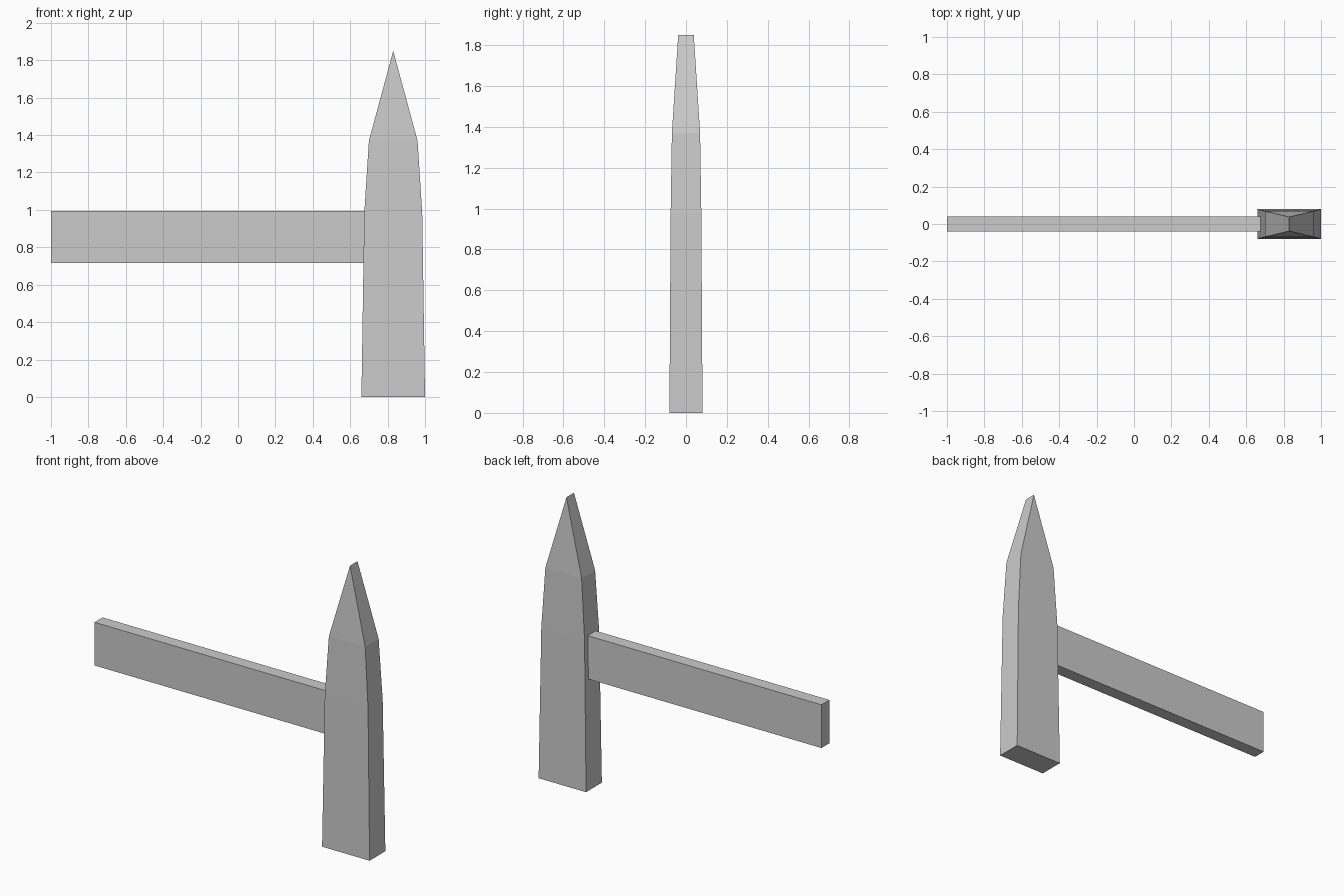
import bpy, bmesh

if "Cube" in bpy.data.objects:
    bpy.data.objects.remove(bpy.data.objects["Cube"])


def mesh_object(name, bm):
    bmesh.ops.recalc_face_normals(bm, faces=bm.faces)
    me = bpy.data.meshes.new(name)
    bm.to_mesh(me)
    bm.free()
    ob = bpy.data.objects.new(name, me)
    bpy.context.collection.objects.link(ob)
    return ob


def box(name, lo, hi):
    bm = bmesh.new()
    bmesh.ops.create_cube(bm, size=1)
    for v in bm.verts:
        v.co = [(a + b) / 2 + c * (b - a) for a, b, c in zip(lo, hi, v.co)]
    return mesh_object(name, bm)


# Tapered post: rectangular sections (z, half width x, half depth y)
CX = 0.83
SECTIONS = [(0, 0.17, 0.081), (0.98, 0.155, 0.075), (1.37, 0.13, 0.069)]
TIP_Z, TIP_Y = 1.85, 0.038

bm = bmesh.new()
rings = [[bm.verts.new((CX + sx * hx, sy * hy, z))
          for sx, sy in ((-1, -1), (1, -1), (1, 1), (-1, 1))]
         for z, hx, hy in SECTIONS]
bm.faces.new(rings[0])
for a, b in zip(rings, rings[1:]):
    for i in range(4):
        j = (i + 1) % 4
        bm.faces.new((a[i], a[j], b[j], b[i]))

# Wedge tip ending in a ridge along y
front, back = (bm.verts.new((CX, y, TIP_Z)) for y in (-TIP_Y, TIP_Y))
a, b, c, d = rings[-1]
for f in ((a, b, front), (b, c, back, front), (c, d, back), (d, a, front, back)):
    bm.faces.new(f)
mesh_object("pointed_post", bm)

# Horizontal rail running into the side of the post
box("rail", (-1, -0.041, 0.715), (0.69, 0.041, 0.995))
